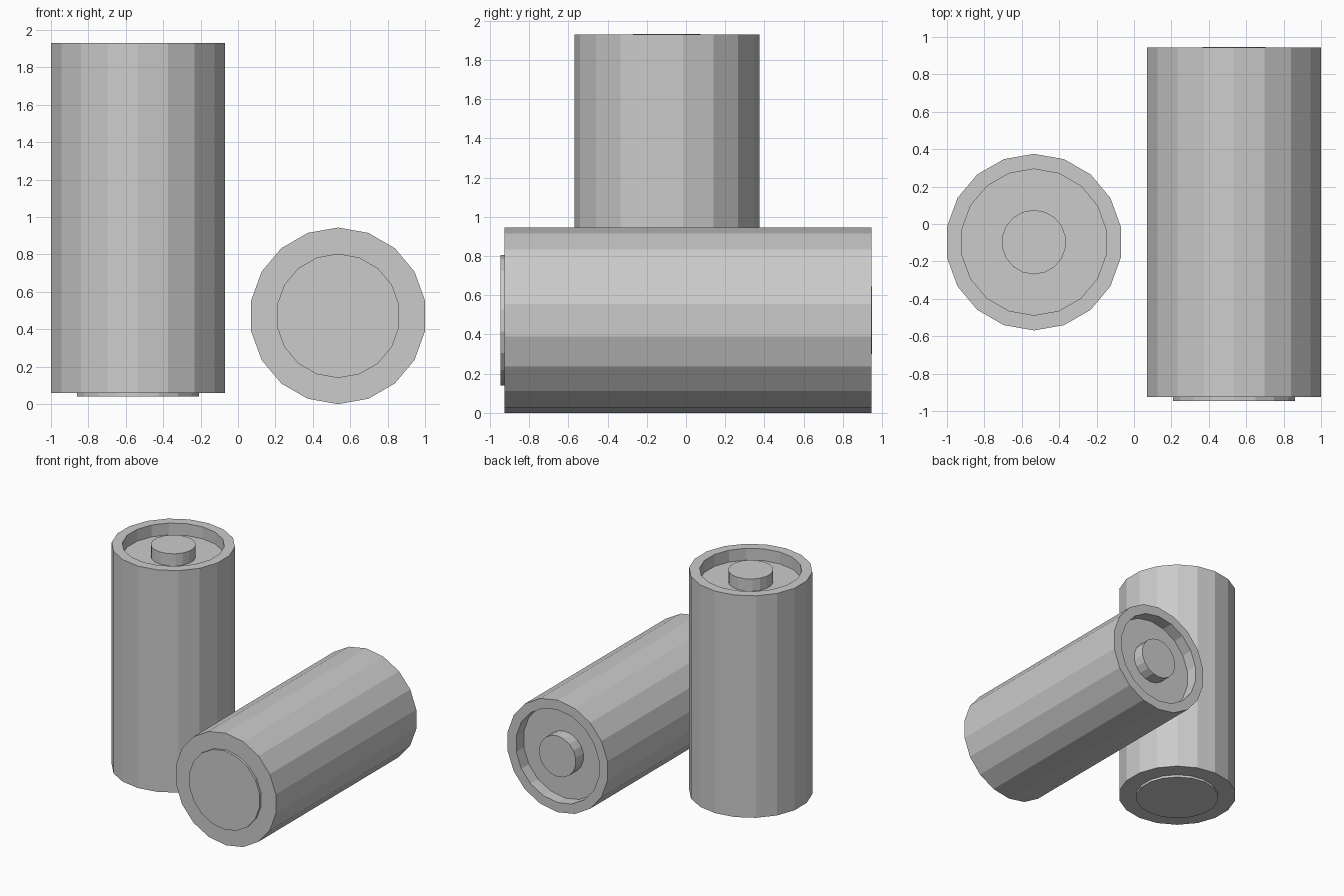
import bpy
import bmesh
from math import cos, sin, pi
from mathutils import Matrix

if "Cube" in bpy.data.objects:
    bpy.data.objects.remove(bpy.data.objects["Cube"])

SIDES = 18
R, RIM, BUTTON, BASE = 0.472, 0.391, 0.172, 0.332
LENGTH, STEP, DEPTH = 1.89, 0.02, 0.10


def lathe(name, profile, matrix, cap_start=False, cap_end=False):
    """Turn an (r, z) profile around z with flat 18-sided facets."""
    bm = bmesh.new()
    rings = []
    for r, z in profile:
        angles = [pi / 2 + 2 * pi * i / SIDES for i in range(SIDES)]
        rings.append([bm.verts.new((r * cos(a), r * sin(a), z)) for a in angles])
    for low, high in zip(rings, rings[1:]):
        for i in range(SIDES):
            j = (i + 1) % SIDES
            bm.faces.new((low[i], low[j], high[j], high[i]))
    if cap_start:
        bm.faces.new(rings[0][::-1])
    if cap_end:
        bm.faces.new(rings[-1])
    mesh = bpy.data.meshes.new(name)
    bm.to_mesh(mesh)
    bm.free()
    obj = bpy.data.objects.new(name, mesh)
    obj.matrix_world = matrix
    bpy.context.collection.objects.link(obj)


def battery(prefix, matrix):
    floor = LENGTH - DEPTH
    # casing with raised rim and recessed top
    lathe(prefix + "_casing", [(BASE, STEP), (R, STEP), (R, LENGTH), (RIM, LENGTH),
                               (RIM, floor), (BUTTON, floor)], matrix)
    # positive contact button
    lathe(prefix + "_button", [(BUTTON, floor), (BUTTON, LENGTH + 0.002)], matrix, cap_end=True)
    # negative contact disc
    lathe(prefix + "_base_contact", [(BASE, 0), (BASE, STEP)], matrix, cap_start=True)


battery("upright_battery", Matrix.Translation((-0.535, -0.097, 0.04)))
# lying battery, button end pointing to the back
battery("lying_battery", Matrix.Translation((0.535, -0.945, R)) @ Matrix.Rotation(-pi / 2, 4, 'X'))
